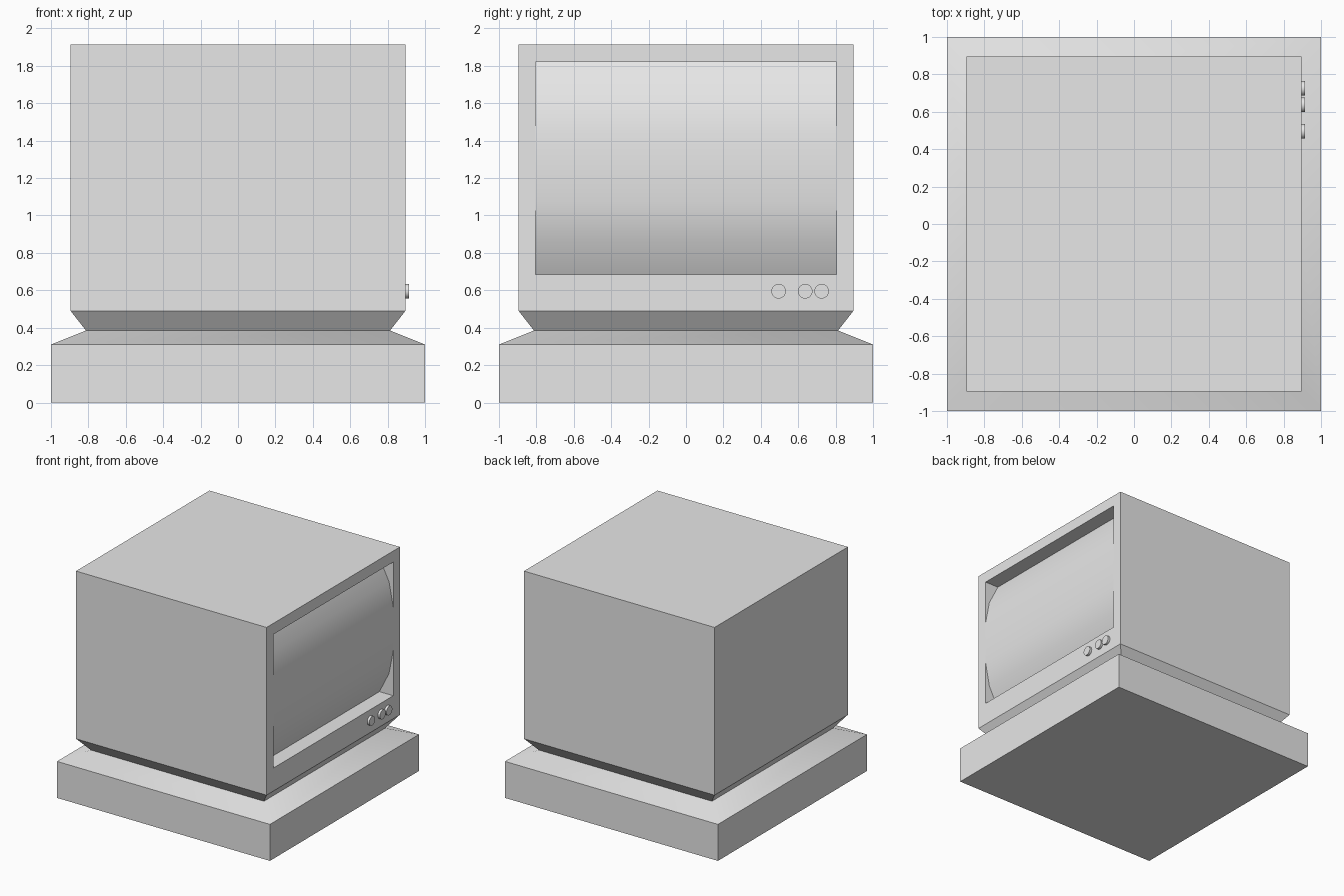
import bpy, bmesh, math
from mathutils import Matrix, Vector

cube = bpy.data.objects.get("Cube")
if cube:
    bpy.data.objects.remove(cube, do_unlink=True)

# One plain grey for every part
grey = bpy.data.materials.new("light_grey")
grey.use_nodes = True
colour = (0.8, 0.8, 0.8, 1)
grey.diffuse_color = colour
grey.node_tree.nodes["Principled BSDF"].inputs["Base Color"].default_value = colour

FACE = 0.895                        # half width of the housing
BOTTOM, TOP, SIDE = 0.685, 1.82, 0.805   # screen opening
DEPTH = 0.13


def finish(name, bm, angle=35):
    mesh = bpy.data.meshes.new(name)
    bm.to_mesh(mesh)
    bm.free()
    mesh.materials.append(grey)
    mesh.shade_smooth()
    mesh.set_sharp_from_angle(angle=math.radians(angle))
    obj = bpy.data.objects.new(name, mesh)
    bpy.context.collection.objects.link(obj)
    return obj


def square_stack(levels, cap_bottom, cap_top):
    """Loft square rings given as (half width, height)."""
    bm = bmesh.new()
    rings = [[bm.verts.new((sx * w, sy * w, z))
              for sx, sy in ((-1, -1), (1, -1), (1, 1), (-1, 1))] for w, z in levels]
    for low, high in zip(rings, rings[1:]):
        for i in range(4):
            j = (i + 1) % 4
            bm.faces.new((low[i], low[j], high[j], high[i]))
    if cap_bottom:
        bm.faces.new(rings[0][::-1])
    if cap_top:
        bm.faces.new(rings[-1])
    bm.normal_update()
    return bm


# Pedestal with sloping top
finish("base", square_stack([(1, 0), (1, 0.31), (0.813, 0.385)], True, False))

# Housing with tapered underside and recessed opening
bm = square_stack([(0.813, 0.385), (FACE, 0.49), (FACE, 1.914)], False, True)
front = next(f for f in bm.faces if f.normal.x > 0.99)
bmesh.ops.inset_region(bm, faces=[front], thickness=0.09)
for v in front.verts:
    v.co.y = math.copysign(SIDE, v.co.y)
    v.co.z = TOP if v.co.z > 1.2 else BOTTOM
recess = bmesh.ops.extrude_face_region(bm, geom=[front])["geom"]
if front.is_valid:
    bm.faces.remove(front)
bmesh.ops.translate(bm, vec=Vector((-DEPTH - 0.01, 0, 0)),
                    verts=[g for g in recess if isinstance(g, bmesh.types.BMVert)])
bm.normal_update()
finish("housing", bm)

# Screen curved from top to bottom, flush with the housing in the middle
middle = (TOP + BOTTOM) / 2
half = [((TOP - BOTTOM) / 2, DEPTH), (0.39, 0.04), (0.185, 0)]
profile = [(-h, d) for h, d in half] + [(h, d) for h, d in reversed(half)]
bm = bmesh.new()
rows = [[bm.verts.new((FACE - d, y, middle + h)) for y in (-SIDE, SIDE)] for h, d in profile]
for a, b in zip(rows, rows[1:]):
    bm.faces.new((a[0], a[1], b[1], b[0]))
finish("screen", bm)

# Control knobs
for i, y in enumerate((0.495, 0.637, 0.725)):
    bm = bmesh.new()
    bmesh.ops.create_cone(bm, cap_ends=True, segments=32, radius1=0.039, radius2=0.039,
                          depth=0.04,
                          matrix=Matrix.Translation((FACE, y, 0.595))
                          @ Matrix.Rotation(math.pi / 2, 4, "Y"))
    finish(f"knob_{i + 1}", bm)
